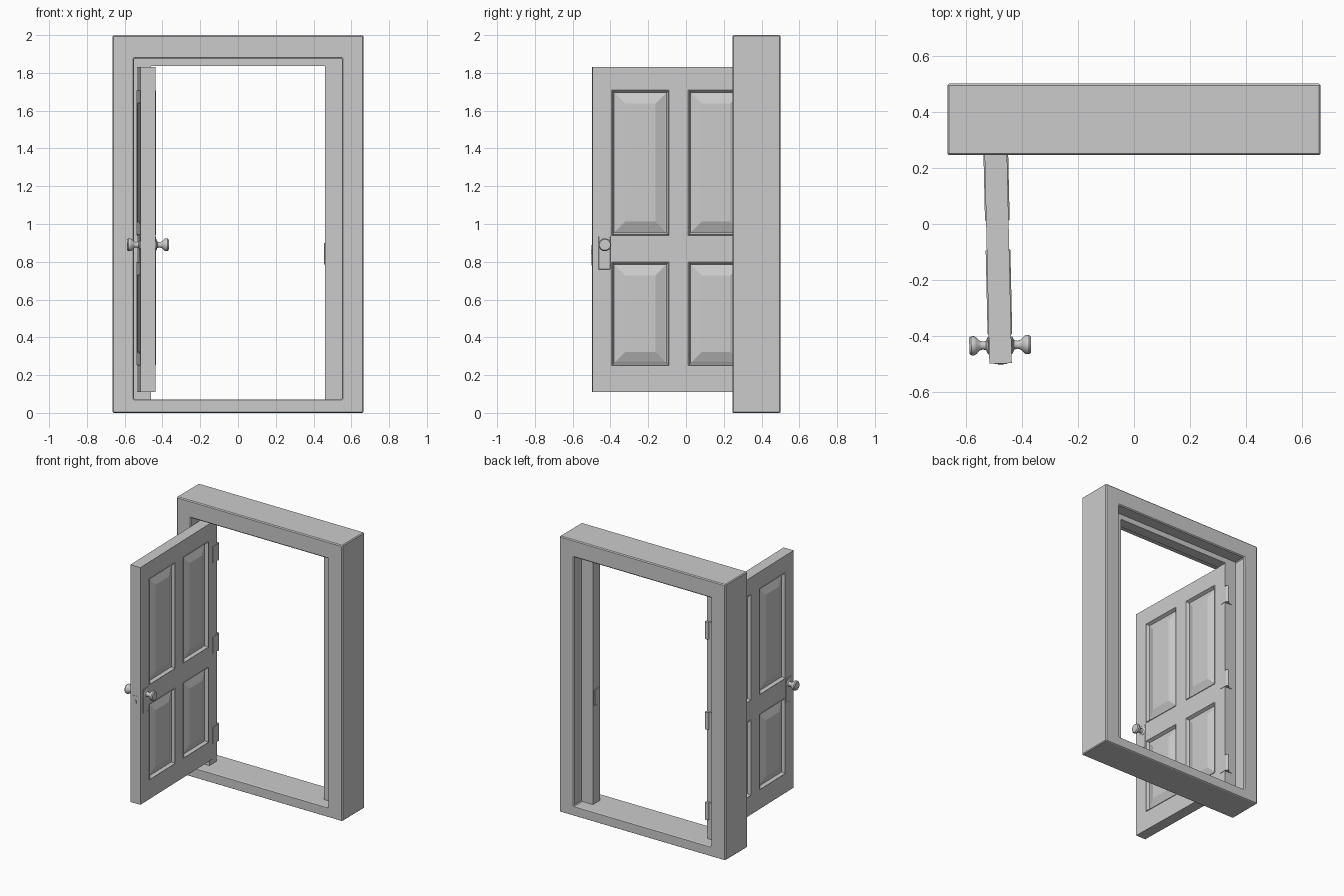
import bpy, bmesh, math
from mathutils import Matrix

if "Cube" in bpy.data.objects:
    bpy.data.objects.remove(bpy.data.objects["Cube"])


def finish(name, bm, bevel=0, smooth=False, parent=None):
    bmesh.ops.remove_doubles(bm, verts=bm.verts, dist=1e-5)
    bmesh.ops.recalc_face_normals(bm, faces=bm.faces)
    me = bpy.data.meshes.new(name)
    bm.to_mesh(me)
    bm.free()
    ob = bpy.data.objects.new(name, me)
    bpy.context.collection.objects.link(ob)
    ob.parent = parent
    if bevel:
        m = ob.modifiers.new("bevel", 'BEVEL')
        m.width, m.segments = bevel, 1
    if smooth:
        bpy.context.view_layer.objects.active = ob
        ob.select_set(True)
        bpy.ops.object.shade_smooth_by_angle(angle=math.radians(35))
        ob.select_set(False)
    return ob


def box(name, x0, x1, y0, y1, z0, z1, bevel=0, parent=None):
    bm = bmesh.new()
    mat = Matrix.Translation(((x0 + x1) / 2, (y0 + y1) / 2, (z0 + z1) / 2)) @ \
        Matrix.Diagonal((x1 - x0, y1 - y0, z1 - z0, 1))
    bmesh.ops.create_cube(bm, size=1, matrix=mat)
    return finish(name, bm, bevel, parent=parent)


def extrude_loop(name, rings, y0, y1, closed, bevel):
    """Sweep matched outer/inner outlines in xz between y0 and y1."""
    bm = bmesh.new()
    n = len(rings[0])
    v = [[[bm.verts.new((x, y, z)) for x, z in r] for y in (y0, y1)] for r in rings]
    (of, ob), (nf, nb) = v
    for i in range(n if closed else n - 1):
        j = (i + 1) % n
        for a, b in ((of, nf), (nf, nb), (nb, ob), (ob, of)):
            bm.faces.new((a[i], a[j], b[j], b[i]))
    if not closed:
        for i in (0, n - 1):
            bm.faces.new((of[i], nf[i], nb[i], ob[i]))
    return finish(name, bm, bevel)


def outline(w, z0, z1):
    return [(-w, z0), (-w, z1), (w, z1), (w, z0)]


# outer frame, and the jamb lining set back inside it
extrude_loop("door_frame", [outline(.665, 0, 2), outline(.55, .072, 1.875)],
             .245, .5, True, .006)
extrude_loop("jamb_lining", [outline(.552, .07, 1.877), outline(.46, .07, 1.837)],
             .33, .41, False, 0)

# strike plate on the latch side
box("strike_plate", .455, .462, .345, .395, .785, .90, .002)

# pivot that holds the open door
pivot = bpy.data.objects.new("door_pivot", None)
bpy.context.collection.objects.link(pivot)
pivot.location = (-.496, .408, 0)
pivot.rotation_euler.z = math.radians(1.3)

# four-panel door, panelled on both faces
ys = [-.905, -.803, -.498, -.398, -.103, 0]
zs = [.11, .25, .80, .94, 1.71, 1.83]
T = .04
bm = bmesh.new()


def quad(*pts):
    bm.faces.new([bm.verts.new(p) for p in pts])


def rect(y0, y1, z0, z1, d, x):
    return [(x, y0 + d, z0 + d), (x, y1 - d, z0 + d), (x, y1 - d, z1 - d), (x, y0 + d, z1 - d)]


for s in (-1, 1):
    for i in range(5):
        for j in range(5):
            cell = ys[i], ys[i + 1], zs[j], zs[j + 1]
            if i in (1, 3) and j in (1, 3):
                # moulding, groove, slope and raised field
                steps = [(0, T), (.004, .044), (.014, .022), (.018, .022), (.072, .043)]
                loops = [rect(*cell, d, s * x) for d, x in steps]
                for a, b in zip(loops, loops[1:]):
                    for k in range(4):
                        m = (k + 1) % 4
                        quad(a[k], a[m], b[m], b[k])
                quad(*loops[-1])
            else:
                quad(*rect(*cell, 0, s * T))
for i in range(5):
    for z in (zs[0], zs[-1]):
        quad((-T, ys[i], z), (T, ys[i], z), (T, ys[i + 1], z), (-T, ys[i + 1], z))
    for y in (ys[0], ys[-1]):
        quad((-T, y, zs[i]), (T, y, zs[i]), (T, y, zs[i + 1]), (-T, y, zs[i + 1]))
finish("door_leaf", bm, parent=pivot)

# knobs and lock plates on both faces
profile = [(.0, .038), (.03, .038), (.03, .044), (.017, .05), (.014, .062), (.018, .074),
           (.029, .084), (.034, .092), (.034, .103), (.029, .110), (0, .110)]
for s, side in ((-1, "outer"), (1, "inner")):
    bm = bmesh.new()
    vs = [bm.verts.new((s * h, -.84 + r, .89)) for r, h in profile]
    es = [bm.edges.new(p) for p in zip(vs, vs[1:])]
    bmesh.ops.spin(bm, geom=vs + es, cent=(0, -.84, .89), axis=(1, 0, 0),
                   angle=math.tau, steps=24)
    finish("knob_" + side, bm, smooth=True, parent=pivot)
    a, b = sorted((s * .039, s * .043))
    box("lock_plate_" + side, a, b, -.872, -.81, .76, .935, .001, pivot)
    a, b = sorted((s * .042, s * .044))
    box("keyhole_" + side, a, b, -.845, -.837, .79, .82, 0, pivot)

# latch plate and bolt on the free edge
box("latch_plate", -.022, .022, -.907, -.90, .78, .89, 0, pivot)
box("latch_bolt", -.01, .01, -.911, -.90, .84, .86, 0, pivot)

# three hinges behind the jamb
for i, z in enumerate((.28, .935, 1.59)):
    bm = bmesh.new()
    bmesh.ops.create_cone(bm, cap_ends=True, segments=16, radius1=.013, radius2=.013,
                          depth=.125, matrix=Matrix.Translation((-.465, .422, z)))
    finish("hinge_knuckle_%d" % (i + 1), bm, smooth=True)
    box("hinge_leaf_%d" % (i + 1), -.51, -.465, .408, .416, z - .06, z + .06)
    box("hinge_jamb_leaf_%d" % (i + 1), -.462, -.453, .36, .422, z - .06, z + .06)
